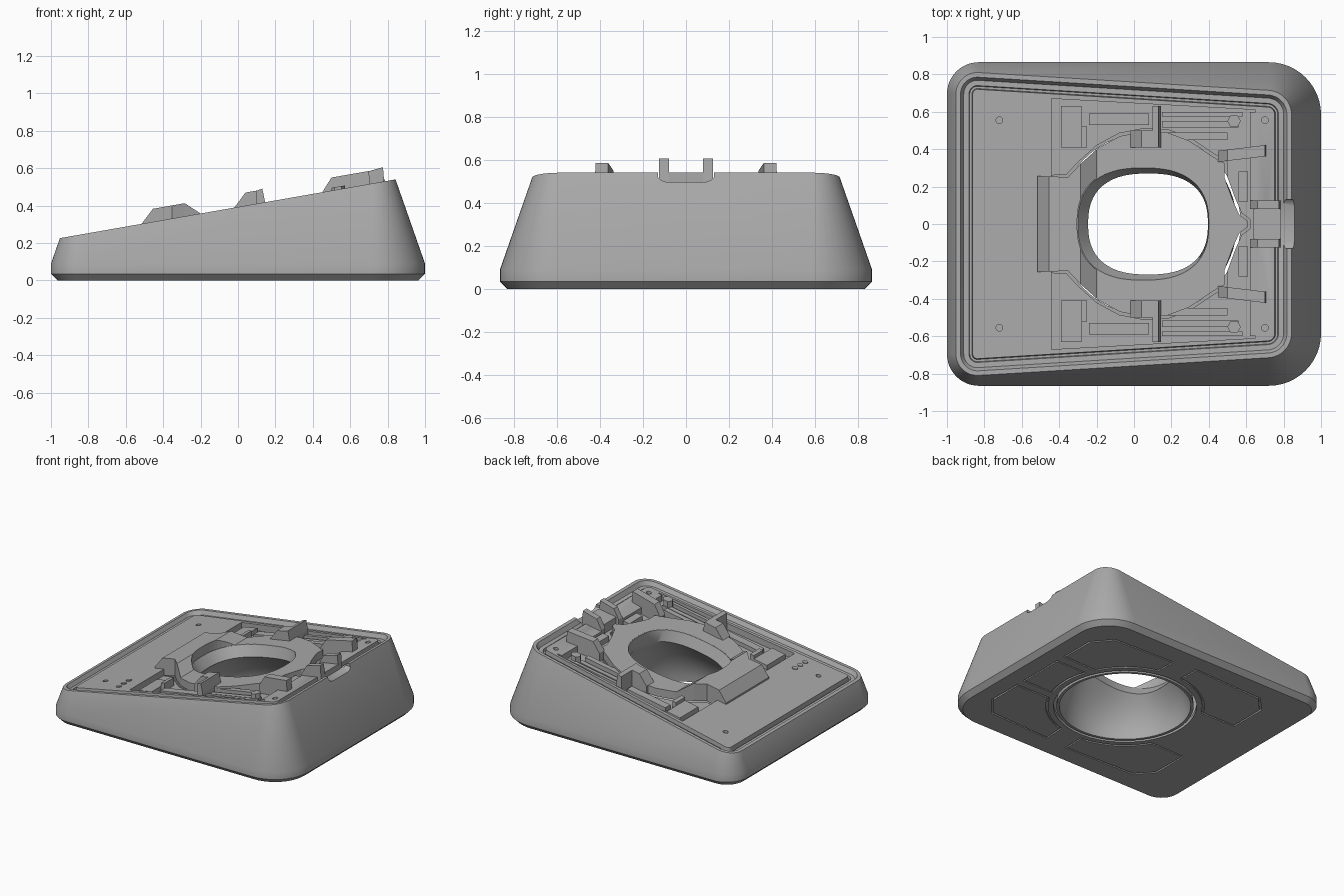
import bpy, math
import bmesh
from mathutils import Vector

if "Cube" in bpy.data.objects:
    bpy.data.objects.remove(bpy.data.objects["Cube"])

grey = bpy.data.materials.new("mid grey plastic")
grey.use_nodes = True
colour = (0.4, 0.4, 0.4, 1)
grey.diffuse_color = colour
grey.node_tree.nodes["Principled BSDF"].inputs["Base Color"].default_value = colour


def deck(x):
    """Height of the sloping top at x."""
    return 0.393 + 0.175 * x


def loft(name, rings, closed=False):
    """Skin a stack of equal rings, capped or joined end to end."""
    bm = bmesh.new()
    loops = [[bm.verts.new(p) for p in ring] for ring in rings]
    n = len(loops[0])
    pairs = list(zip(loops, loops[1:])) + ([(loops[-1], loops[0])] if closed else [])
    for a, b in pairs:
        for i in range(n):
            j = (i + 1) % n
            bm.faces.new((a[i], a[j], b[j], b[i]))
    if not closed:
        bm.faces.new(loops[0])
        bm.faces.new(loops[-1])
    bmesh.ops.recalc_face_normals(bm, faces=bm.faces)
    mesh = bpy.data.meshes.new(name)
    bm.to_mesh(mesh)
    bm.free()
    mesh.materials.append(grey)
    ob = bpy.data.objects.new(name, mesh)
    bpy.context.collection.objects.link(ob)
    return ob


def prism(name, pts, lo, hi, sloped=True):
    """Plan outline raised between two heights, measured from the deck if sloped."""
    base = deck if sloped else (lambda x: 0)
    return loft(name, [[(x, y, base(x) + h) for x, y in pts] for h in (lo, hi)])


def box(name, x0, x1, y0, y1, lo, hi):
    return prism(name, [(x0, y0), (x1, y0), (x1, y1), (x0, y1)], lo, hi)


def side_profile(name, pts, y0, y1, skew=0):
    """Side outline (x, height over deck) extended across y."""
    mid = sum(p[0] for p in pts) / len(pts)
    s = math.copysign(skew, y0 + y1)
    return loft(name, [[(x, y + s * (x - mid), deck(x) + h) for x, h in pts] for y in (y0, y1)])


def disc(x, y, r, n=20):
    return [(x + r * math.cos(math.tau * i / n), y + r * math.sin(math.tau * i / n)) for i in range(n)]


def boolean(ob, cutter, operation="DIFFERENCE"):
    mod = ob.modifiers.new("cut", "BOOLEAN")
    mod.operation, mod.object, mod.solver = operation, cutter, "EXACT"
    bpy.context.view_layer.objects.active = ob
    bpy.ops.object.modifier_apply(modifier=mod.name)
    bpy.data.objects.remove(cutter)


def smooth(ob, angle=30):
    bpy.ops.object.select_all(action="DESELECT")
    ob.select_set(True)
    bpy.context.view_layer.objects.active = ob
    bpy.ops.object.shade_smooth_by_angle(angle=math.radians(angle))


def inset(pts, d):
    """Shrink a counter-clockwise outline by d."""
    out = []
    for i, p in enumerate(pts):
        a, b, c = Vector(pts[i - 1]), Vector(p), Vector(pts[(i + 1) % len(pts)])
        e, f = (b - a).normalized(), (c - b).normalized()
        n = Vector((-e.y - f.y, e.x + f.x)).normalized()
        out.append(tuple(b + n * d))
    return out


def mirror(pts):
    """Close an upper half outline with its reflection in y."""
    return [(x, -y) for x, y in pts] + [(x, y) for x, y in reversed(pts)]


# Footprint: rounded corners, larger at the tall end, kept with outward normals
footprint = []
for sx, sy, r, start in ((1, 1, 0.28, 0), (-1, 1, 0.17, 90), (-1, -1, 0.17, 180), (1, -1, 0.28, 270)):
    for k in range(13):
        a = math.radians(start + 7.5 * k)
        n = Vector((math.cos(a), math.sin(a)))
        footprint.append((Vector((sx * (1 - r), sy * (0.865 - r))) + n * r, n))


def flat_ring(off, z):
    return [(p.x - n.x * off, p.y - n.y * off, z) for p, n in footprint]


def deck_ring(off, drop):
    ring = []
    for p, n in footprint:
        rise = (deck(p.x) - 0.09) / (1 + 0.061 * n.x)
        q = p - n * (0.35 * rise + off)
        ring.append((q.x, q.y, deck(q.x) - drop))
    return ring


# Wedge body with draft, raised rim, step and groove around the panel
body = loft("wedge_body", [
    flat_ring(0.035, 0), flat_ring(0, 0.035), flat_ring(0, 0.09),
    deck_ring(0, 0), deck_ring(0.025, 0), deck_ring(0.042, 0.03), deck_ring(0.07, 0.03),
    deck_ring(0.074, 0.045), deck_ring(0.086, 0.045), deck_ring(0.09, 0.012)])

# Mechanism pocket, central well, clip notch and screw holes
opening = mirror([(-0.44, 0.26), (-0.36, 0.265), (-0.3, 0.33), (-0.2, 0.42), (-0.08, 0.485),
                  (0.05, 0.51), (0.18, 0.505), (0.3, 0.46), (0.42, 0.38), (0.5, 0.33),
                  (0.5, 0.25), (0.54, 0.14), (0.575, 0.06), (0.62, 0.025)])
boolean(body, prism("pocket_cutter", mirror([(-0.44, 0.67), (0.65, 0.61)]), -0.06, 0.1))
boolean(body, loft("well_cutter", [[(x, y, 0.03) for x, y in opening], [(x, y, 0.8) for x, y in opening]]))
boolean(body, prism("base_hole_cutter", disc(0.08, 0, 0.49, 64), -0.1, 0.06, False))
notch = [(-0.13, 0.1), (-0.13, -0.02), (-0.115, -0.035), (-0.095, -0.042),
         (0.095, -0.042), (0.115, -0.035), (0.13, -0.02), (0.13, 0.1)]
boolean(body, loft("notch_cutter", [[(x, y, 0.54 + h) for y, h in notch] for x in (0.64, 0.95)]))
for x in (-0.72, 0.7):
    for y in (-0.555, 0.555):
        boolean(body, prism("screw_cutter", disc(x, y, 0.018), -0.05, 0.1))

# Foot pads on the underside, each set in a fine groove
def arc(a0, a1):
    steps = [math.radians(a0 + (a1 - a0) * k / 10) for k in range(11)]
    return [(0.08 + 0.53 * math.cos(a), 0.53 * math.sin(a)) for a in steps]


pads = [("tall_end", arc(20, -20) + [(0.84, -0.18), (0.84, 0.18)], (1,)),
        ("tall_corner", arc(75, 27) + [(0.84, 0.25), (0.84, 0.52), (0.72, 0.66), (0.21, 0.68)], (1, -1)),
        ("low_corner", arc(150, 95) + [(0.03, 0.7), (-0.56, 0.68), (-0.67, 0.56), (-0.67, 0.27)], (1, -1))]
for label, pts, sides in pads:
    for s in sides:
        outer = [(x, s * y) for x, y in pts]
        inner = [(x, s * y) for x, y in inset(pts, 0.014)]
        boolean(body, prism("pad_cutter", outer, -0.05, 0.012, False))
        prism(label + "_foot_pad", inner, 0, 0.014, False)
smooth(body)

# Central socket: plate with a raised shoulder, and a flared bowl below
def hole(t, grow=0.0):
    """Rounded oval ring, from the top edge (t=0) to the throat (t=1)."""
    cx, rx, ry = 0.05 + 0.025 * t, 0.35 - 0.03 * t + grow, 0.3 - 0.03 * t + grow
    ring = []
    for i in range(64):
        c, s = math.cos(math.tau * i / 64), math.sin(math.tau * i / 64)
        k = (abs(c) ** 2.5 + abs(s) ** 2.5) ** -0.4
        ring.append((cx + rx * c * k, ry * s * k))
    return ring


def bowl_ring(t, grow):
    """Blend from the base circle (t=0) to the throat (t=1)."""
    w = t ** 2
    return [(a[0] * (1 - w) + b[0] * w, a[1] * (1 - w) + b[1] * w, t * (deck(b[0]) - 0.08))
            for a, b in zip(disc(0.08, 0, 0.45 + grow, 64), hole(1, grow))]


plate = side_profile("socket_plate", [(-0.515, -0.06), (-0.515, 0), (-0.455, 0.07), (-0.285, 0.07),
                                      (-0.2, 0), (0.65, 0), (0.65, -0.06)], -0.6, 0.6)
tongue = [(-0.6, -0.26), *inset(opening, 0.016)[1:-1], (-0.6, 0.26)]
boolean(plate, prism("outline_cutter", tongue, -0.3, 0.3), "INTERSECT")
boolean(plate, prism("socket_cutter", hole(0, 0.004), -0.3, 0.3))
levels = [k / 8 for k in range(9)]
rings = [[(x, y, deck(x)) for x, y in hole(0)]]
rings += [bowl_ring(t, 0) for t in reversed(levels)]
rings += [bowl_ring(t, 0.02) for t in levels]
rings += [[(x, y, deck(x) - 0.002) for x, y in hole(0, 0.012)]]
smooth(loft("socket_bowl", rings, closed=True), 40)

# Mirrored mechanism: rails, stops, spring clips and hooks
rails = [("stop_block", -0.39, -0.28, 0.41, 0.63, -0.025), ("stop_rib", -0.28, -0.25, 0.41, 0.52, 0),
         ("slide", -0.24, 0.08, 0.53, 0.59, -0.03), ("outer_rail", 0.15, 0.58, 0.575, 0.6, -0.02),
         ("middle_rail", 0.15, 0.56, 0.515, 0.55, -0.03), ("inner_rail", 0.15, 0.5, 0.45, 0.49, -0.015),
         ("end_wall", 0.62, 0.65, 0.12, 0.6, -0.012), ("web", 0.56, 0.61, 0.12, 0.28, -0.02)]
for s, side in ((1, "back"), (-1, "front")):
    for label, x0, x1, y0, y1, hi in rails:
        box(f"{side}_{label}", x0, x1, s * y0, s * y1, -0.07, hi)
    prism(f"{side}_post", disc(0.535, s * 0.55, 0.036, 6), -0.07, 0.015)
    side_profile(f"{side}_clip_ramp", [(-0.02, -0.07), (-0.02, 0), (0.04, 0.07), (0.1, 0.07), (0.1, -0.07)],
                 s * 0.41, s * 0.5)
    side_profile(f"{side}_clip", [(0.1, -0.07), (0.1, 0.07), (0.13, 0.075), (0.145, 0), (0.145, -0.07)],
                 s * 0.41, s * 0.63)
    side_profile(f"{side}_hook", [(0.45, -0.07), (0.45, 0), (0.5, 0.07), (0.7, 0.07), (0.71, -0.07)],
                 s * 0.345, s * 0.405, 0.12)
    side_profile(f"{side}_latch_arm", [(0.62, -0.07), (0.62, 0), (0.66, 0.065), (0.775, 0.077),
                                       (0.785, -0.04)], s * 0.08, s * 0.125)
box("latch_floor", 0.64, 0.785, -0.08, 0.08, -0.06, 0.01)

# Indicator lights beside the front corner
for k in range(3):
    prism(f"indicator_{k + 1}", disc(-0.555, -0.51 - 0.06 * k, 0.019), -0.015, -0.006)
